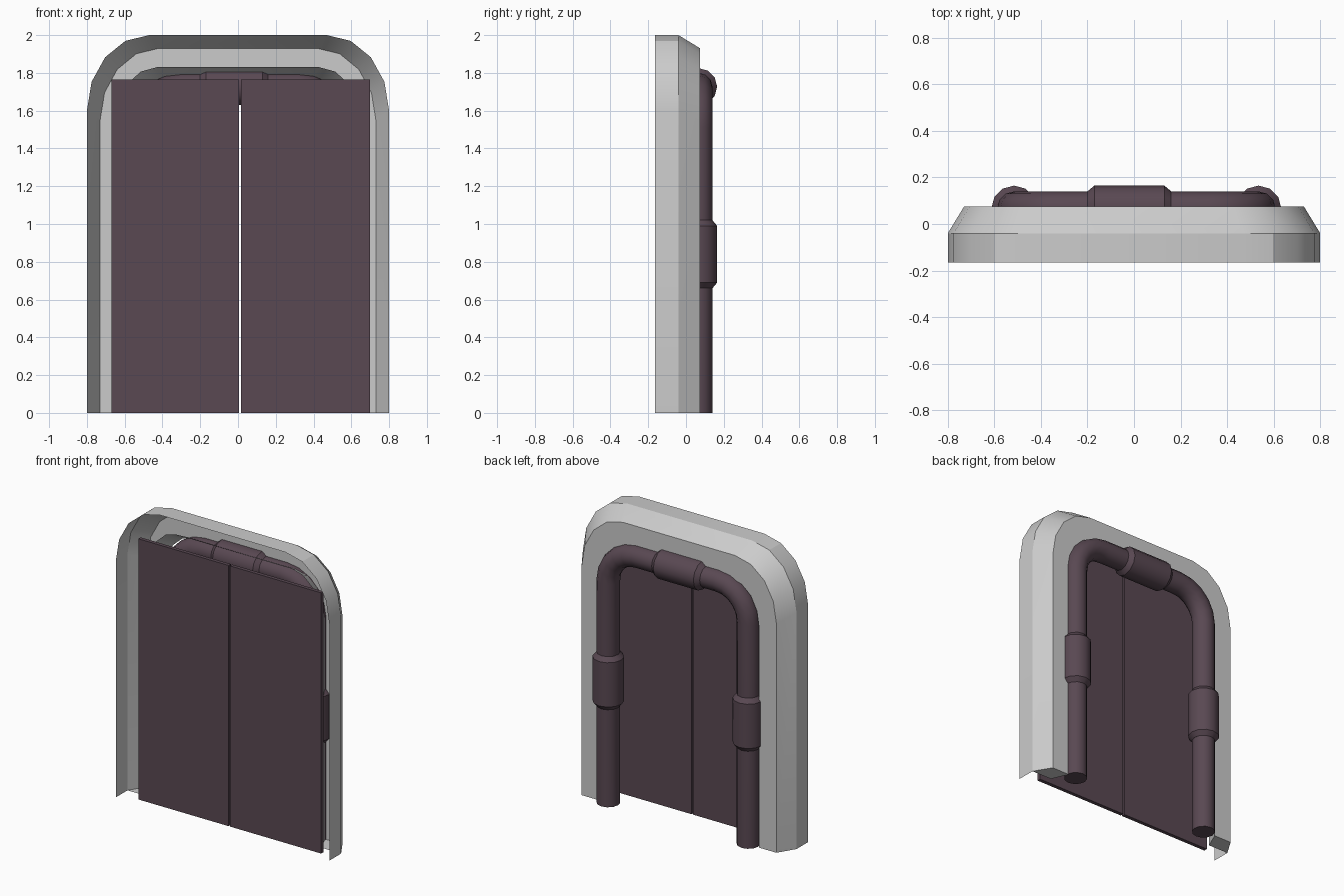
import bpy, bmesh, math

if "Cube" in bpy.data.objects:
    bpy.data.objects.remove(bpy.data.objects["Cube"])

CX = 0.01  # doors and pipes sit slightly right of centre

plum = bpy.data.materials.new("dark_plum")
plum.diffuse_color = (0.10, 0.065, 0.085, 1)
plum.use_nodes = True
plum.node_tree.nodes["Principled BSDF"].inputs["Base Color"].default_value = plum.diffuse_color


def arch(w, h, rx, rz, y):
    """Open arch outline from right foot over the top to left foot."""
    right = [(w, y, 0)]
    for i in range(5):
        a = math.radians(22.5 * i)
        right.append((w - rx + rx * math.cos(a), y, h - rz + rz * math.sin(a)))
    return right + [(-x, y_, z) for x, y_, z in reversed(right)]


def activate(ob):
    bpy.ops.object.select_all(action='DESELECT')
    ob.select_set(True)
    bpy.context.view_layer.objects.active = ob


def tube(name, pts):
    """Round 12-sided tube along points (x, y, z, radius)."""
    cu = bpy.data.curves.new(name, 'CURVE')
    cu.dimensions = '3D'
    cu.bevel_depth = 1.0
    cu.bevel_resolution = 4
    cu.use_fill_caps = True
    sp = cu.splines.new('POLY')
    sp.points.add(len(pts) - 1)
    for p, (x, y, z, r) in zip(sp.points, pts):
        p.co = (x, y, z, 1)
        p.radius = r
    ob = bpy.data.objects.new(name, cu)
    bpy.context.collection.objects.link(ob)
    activate(ob)
    bpy.ops.object.convert(target='MESH')
    ob = bpy.context.object
    ob.data.materials.clear()
    ob.data.materials.append(plum)
    bpy.ops.object.shade_smooth_by_angle(angle=math.radians(32))


# door frame: outer wall, bevel, back flange and inner lip, open to the front
loops = [
    arch(0.80, 2.00, 0.33, 0.40, -0.165),
    arch(0.80, 2.00, 0.33, 0.40, -0.04),
    arch(0.73, 1.93, 0.31, 0.38, 0.075),
    arch(0.60, 1.77, 0.21, 0.28, 0.075),
    arch(0.65, 1.83, 0.22, 0.30, -0.04),
]
bm = bmesh.new()
rows = [[bm.verts.new(p) for p in loop] for loop in loops]
for a, b in zip(rows, rows[1:]):
    for i in range(len(a) - 1):
        bm.faces.new((a[i], a[i + 1], b[i + 1], b[i]))
for end in (0, -1):  # feet of the channel
    bm.faces.new([r[end] for r in rows[1:]])
bmesh.ops.recalc_face_normals(bm, faces=bm.faces)
me = bpy.data.meshes.new("door_frame")
bm.to_mesh(me)
bm.free()
frame = bpy.data.objects.new("door_frame", me)
bpy.context.collection.objects.link(frame)
activate(frame)
bpy.ops.object.shade_smooth_by_angle(angle=math.radians(25))

# pair of door leaves with a thin gap
for side, x0, x1 in (("left", -0.67, CX - 0.004), ("right", CX + 0.007, 0.70)):
    bpy.ops.mesh.primitive_cube_add(size=1, location=((x0 + x1) / 2, -0.0975, 0.8825))
    leaf = bpy.context.object
    leaf.name = side + "_door_leaf"
    leaf.scale = (x1 - x0, 0.025, 1.765)
    leaf.data.materials.append(plum)

# arched pipe behind the frame
PY, PR, LEG, TOP, BEND = 0.067, 0.073, 0.525, 1.727, 0.22
path = [(LEG, 0.0)]
for i in range(6):
    a = math.radians(18 * i)
    path.append((LEG - BEND + BEND * math.cos(a), TOP - BEND + BEND * math.sin(a)))
path += [(-x, z) for x, z in reversed(path)]
tube("arched_pipe", [(CX + x, PY, z, PR) for x, z in path])

# pipe sleeves with tapered ends
R = 0.098
taper = [(-0.18, PR), (-0.15, R), (0.15, R), (0.18, PR)]
for side, s in (("left", -1), ("right", 1)):
    tube(side + "_sleeve", [(CX + s * LEG, PY, 0.84 + t, r) for t, r in taper])
tube("top_sleeve", [(-0.02 + t, PY, TOP, r) for t, r in taper])
